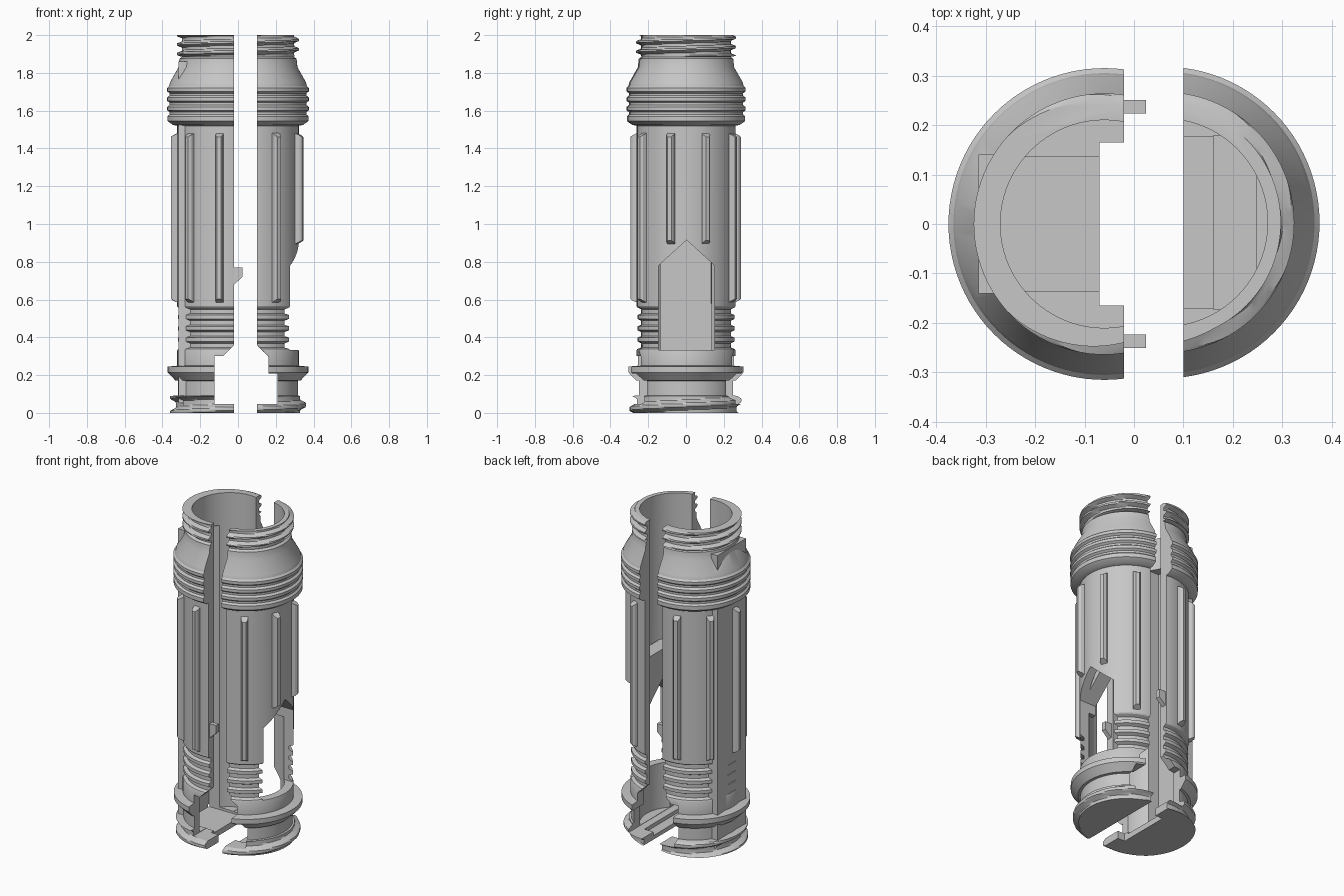
import bpy, bmesh, math
from mathutils import Matrix

if "Cube" in bpy.data.objects:
    bpy.data.objects.remove(bpy.data.objects["Cube"])

grey = bpy.data.materials.new("grey_plastic")
grey.diffuse_color = (0.57, 0.57, 0.57, 1)
grey.use_nodes = True
grey.node_tree.nodes["Principled BSDF"].inputs["Base Color"].default_value = grey.diffuse_color
GAP, SPLIT, SEG = 0.06, 0.04, 96


def make(name, bm):
    bmesh.ops.recalc_face_normals(bm, faces=bm.faces)
    me = bpy.data.meshes.new(name)
    bm.to_mesh(me)
    bm.free()
    me.materials.append(grey)
    ob = bpy.data.objects.new(name, me)
    bpy.context.collection.objects.link(ob)
    return ob


def prism(name, pts, axis, a, b):
    """Extrude a 2D outline along x, y or z from a to b."""
    place = {"x": lambda p, t: (t, p[0], p[1]),
             "y": lambda p, t: (p[0], t, p[1]),
             "z": lambda p, t: (p[0], p[1], t)}[axis]
    bm = bmesh.new()
    lo = [bm.verts.new(place(p, a)) for p in pts]
    hi = [bm.verts.new(place(p, b)) for p in pts]
    bm.faces.new(lo)
    bm.faces.new(hi)
    n = len(pts)
    for i in range(n):
        j = (i + 1) % n
        bm.faces.new((lo[i], lo[j], hi[j], hi[i]))
    return make(name, bm)


def box(name, x0, x1, y0, y1, z0, z1):
    return prism(name, [(x0, y0), (x1, y0), (x1, y1), (x0, y1)], "z", z0, z1)


def cylinder(name, r, z0, z1):
    pts = [(r * math.cos(2 * math.pi * i / SEG), r * math.sin(2 * math.pi * i / SEG)) for i in range(SEG)]
    return prism(name, pts, "z", z0, z1)


def volume(me):
    bm = bmesh.new()
    bm.from_mesh(me)
    v = bm.calc_volume()
    bm.free()
    return v


def boolean(ob, tool, op="DIFFERENCE"):
    """Apply a boolean, trying the second solver if the first gives an implausible volume."""
    before, backup = volume(ob.data), ob.data.copy()
    for solver in ("MANIFOLD", "EXACT"):
        mod = ob.modifiers.new("cut", "BOOLEAN")
        mod.operation, mod.solver, mod.object = op, solver, tool
        bpy.context.view_layer.objects.active = ob
        bpy.ops.object.modifier_apply(modifier=mod.name)
        ratio = volume(ob.data) / before
        if (0.3 < ratio < 0.99999) if op == "DIFFERENCE" else (1.00001 < ratio < 2):
            break
        ob.data = backup.copy()
    bpy.data.objects.remove(tool)


def thread(z, ang, pitch, r0, r1):
    """Radius of a right-handed screw thread at a height and angle."""
    t = (z / pitch - ang / (2 * math.pi)) % 1
    k = min(max((abs(t - 0.5) - 0.12) / 0.2, 0), 1)
    return r1 + (r0 - r1) * k


def hull(name):
    """Turned outer body with a screw thread at both ends."""
    rows = [(0.09 * i / 15, "low") for i in range(16)]
    rows += [(0.092, .257), (.17, .257), (.172, .272), (.215, .312), (.245, .312), (.25, .262), (.33, .262)]
    for z in (.35, .41, .47, .53):                       # grip grooves
        rows += [(z - .012, .258), (z - .004, .238), (z + .018, .238), (z + .028, .258)]
    rows += [(.565, .262), (1.52, .262), (1.525, .285), (1.545, .313), (1.57, .313)]
    for z in (1.58, 1.63, 1.68):                         # collar rings
        rows += [(z, .302), (z + .012, .302), (z + .022, .315), (z + .04, .315)]
    rows += [(1.73, .305), (1.75, .30), (1.83, .255), (1.875, .25), (1.885, .236)]
    rows += [(1.89 + .11 * i / 20, "high") for i in range(21)]
    bm = bmesh.new()
    rings = []
    for z, r in rows:
        ring = []
        for i in range(SEG):
            a = 2 * math.pi * i / SEG
            rad = r
            if r == "low":
                rad = thread(z, a, .085, .268, .30)
            elif r == "high":
                rad = thread(z, a, .05, .237, .264)
            ring.append(bm.verts.new((rad * math.cos(a), rad * math.sin(a), z)))
        rings.append(ring)
    for lo, hi in zip(rings, rings[1:]):
        for i in range(SEG):
            j = (i + 1) % SEG
            bm.faces.new((lo[i], lo[j], hi[j], hi[i]))
    bm.faces.new(rings[0])
    bm.faces.new(rings[-1])
    return make(name, bm)


def finish(ob, dx, dy=0):
    ob.data.transform(Matrix.Translation((dx, dy, 0)))
    bpy.ops.object.select_all(action="DESELECT")
    ob.select_set(True)
    bpy.context.view_layer.objects.active = ob
    bpy.ops.object.shade_smooth_by_angle(angle=math.radians(28))


# Left half: flat battery wall, pocket, bottom notch and floor slot
left = hull("left_shell")
boolean(left, box("wall", -.254, -.15, -.14, .14, .053, 1.86), "UNION")
boolean(left, cylinder("bore", .21, .05, 2.1))
boolean(left, box("split", SPLIT, 1, -1, 1, -1, 3))
boolean(left, box("pocket", -.235, .03, -.135, .135, .035, 1.8))
boolean(left, prism("notch", [(.06, .38), (-.02, .30), (-.064, .30), (-.064, .048), (.06, .048)], "y", -1, 1))
boolean(left, box("slot", -.01, .1, -.165, .165, -.1, .2))
finish(left, -GAP)

# Right half: inner block over the pointed window, bottom notch and floor step
right = hull("right_shell")
boolean(right, cylinder("bore", .21, .05, 2.1))
boolean(right, box("split", -1, SPLIT, -1, 1, -1, 3))
boolean(right, box("block", .10, .188, -.176, .176, .72, 1.1), "UNION")
boolean(right, prism("window", [(-.148, .332), (.148, .332), (.148, .78), (0, .915), (-.148, .78)], "x", .06, 1))
boolean(right, prism("notch", [(.02, .38), (.101, .299), (.101, .208), (.15, .208), (.15, .048), (.02, .048)],
                     "y", -1, 1))
boolean(right, box("step", 0, .103, -.173, .173, .025, .2))
finish(right, GAP, .003)

# Nine grip ribs spaced around the body
for k in range(9):
    a = math.radians(-98 + 40.3 * k)
    z0, z1 = (.89 if k in (2, 3) else .58), 1.485
    section = [(-.02, .25), (-.02, .282), (-.011, .296), (.011, .296), (.02, .282), (.02, .25)]
    bm = bmesh.new()
    ends = []
    for z, s in ((z0, 1), (z1, -1)):
        ends.append([bm.verts.new((r, t, z + s * max(0, r - .262) * .7)) for t, r in section])
    bm.faces.new(ends[0])
    bm.faces.new(ends[1])
    for i in range(6):
        j = (i + 1) % 6
        bm.faces.new((ends[0][i], ends[0][j], ends[1][j], ends[1][i]))
    bm.transform(Matrix.Rotation(a, 4, "Z"))
    side = 1 if math.cos(a) > 0 else -1
    bm.transform(Matrix.Translation((side * GAP, 0, 0)))
    make("grip_rib", bm)

# Clip tabs reaching across the split
for s in (-1, 1):
    prism("clip_tab", [(-.05, .68), (-.02, .68), (.024, .72), (.024, .77), (-.05, .77)],
          "y", s * .237 - .014, s * .237 + .014)
